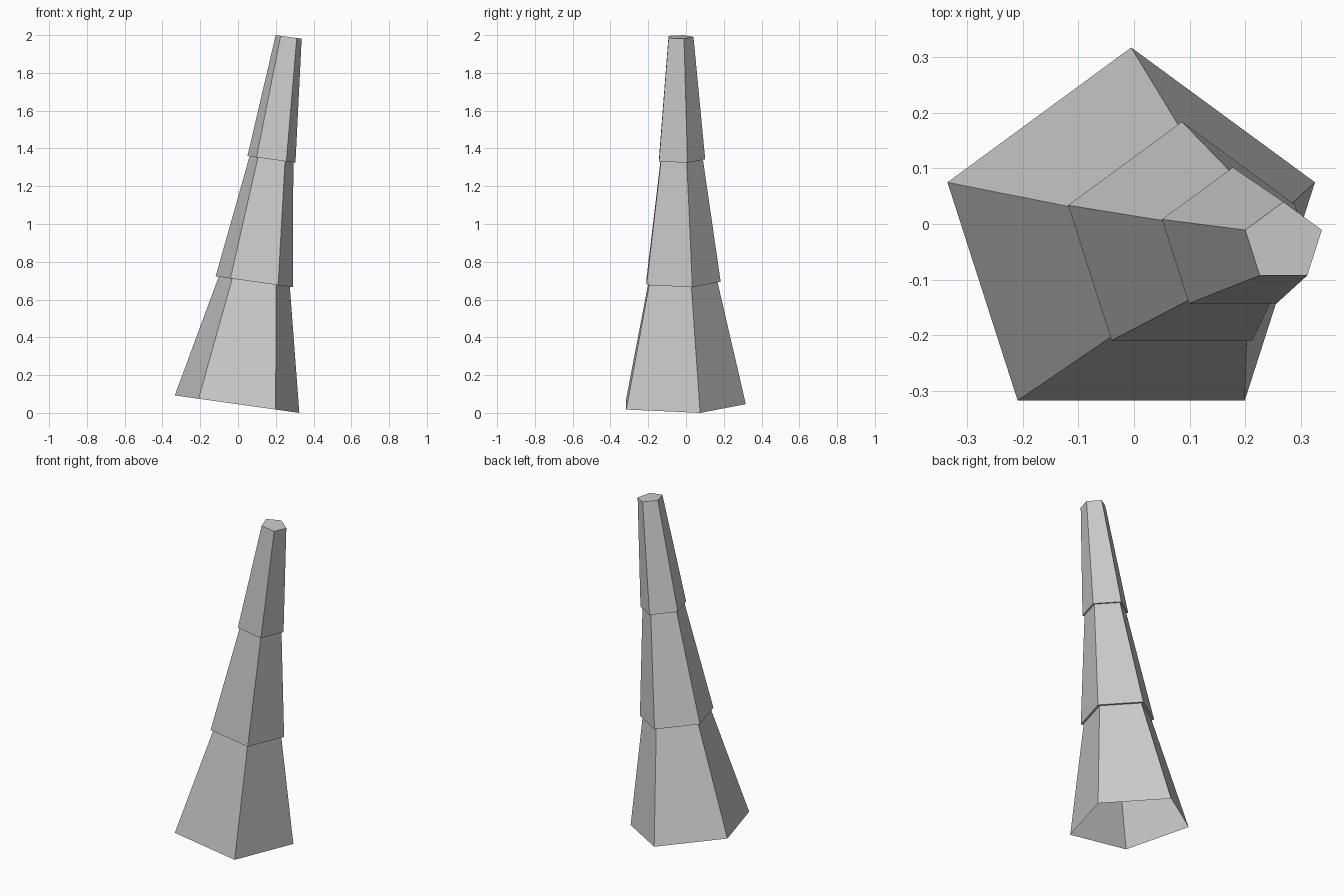
import bpy, bmesh
from math import sin, cos, pi, radians
from mathutils import Matrix

if "Cube" in bpy.data.objects:
    bpy.data.objects.remove(bpy.data.objects["Cube"])

SIDES = 5
LENGTH = 1.963
STEP = LENGTH / 3

# Profile along the axis: (radius, height), flared segments with small ledges
profile = []
for i, (r_low, r_high) in enumerate([(0.35, 0.20), (0.217, 0.123), (0.135, 0.073)]):
    profile += [(r_low, i * STEP), (r_high, (i + 1) * STEP)]

# Stacked five-sided trunk, open underneath and capped on top
bm = bmesh.new()
rings = []
for r, z in profile:
    angles = [pi / 2 + 2 * pi * k / SIDES for k in range(SIDES)]
    rings.append([bm.verts.new((r * cos(a), r * sin(a), z)) for a in angles])
for low, high in zip(rings, rings[1:]):
    for k in range(SIDES):
        n = (k + 1) % SIDES
        bm.faces.new((low[k], low[n], high[n], high[k]))
bm.faces.new(rings[-1])

# Lean the trunk to the right and stand it on the ground
bm.transform(Matrix.Translation((-0.005, -0.0334, 0)) @ Matrix.Rotation(radians(8), 4, 'Y'))
lowest = min(v.co.z for v in bm.verts)
bm.transform(Matrix.Translation((0, 0, -lowest)))

mesh = bpy.data.meshes.new("trunk")
bm.to_mesh(mesh)
bm.free()
bpy.context.collection.objects.link(bpy.data.objects.new("trunk", mesh))
